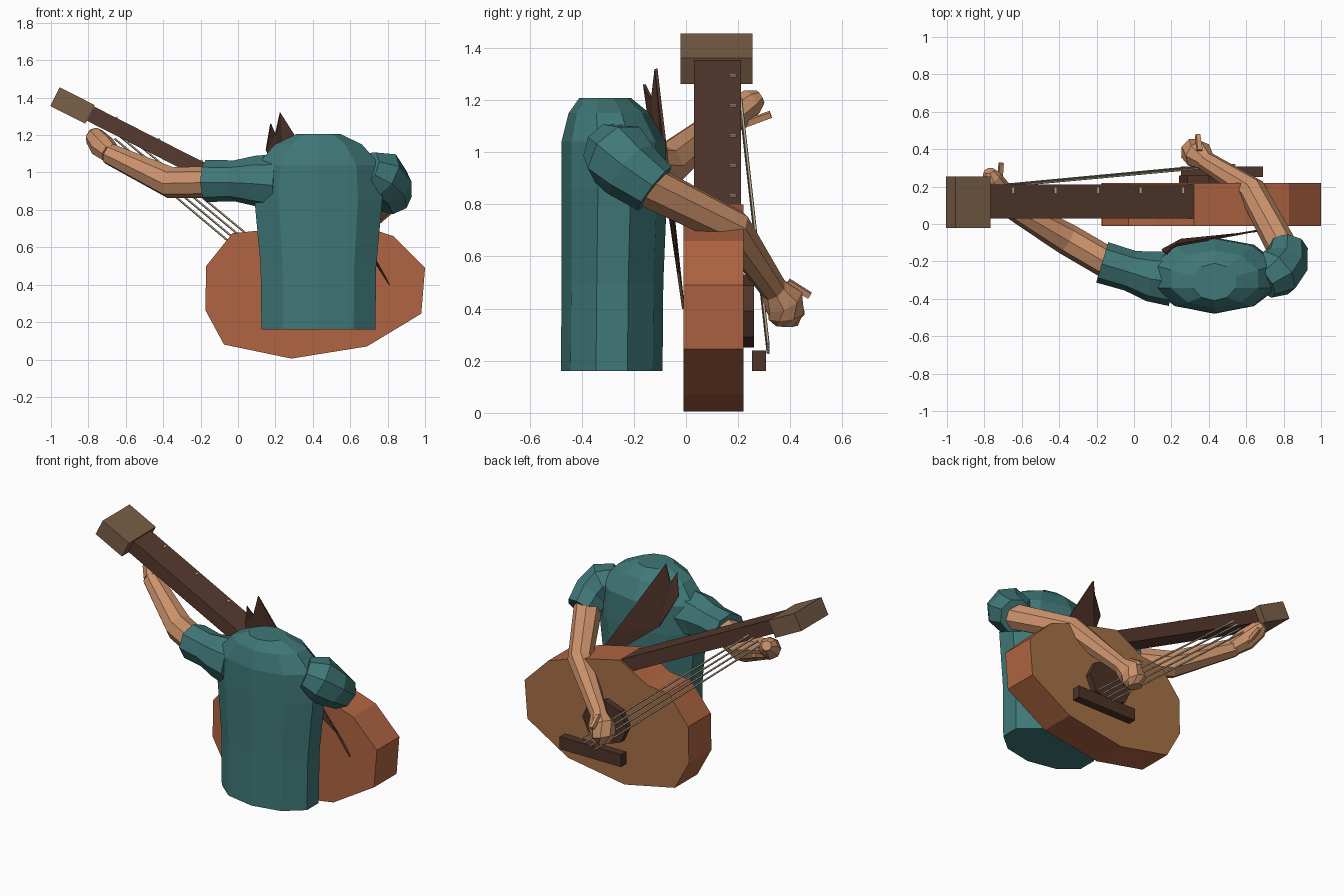
import bpy, bmesh, math
from mathutils import Vector

if "Cube" in bpy.data.objects:
    bpy.data.objects.remove(bpy.data.objects["Cube"])


def mat(name, r, g, b):
    m = bpy.data.materials.new(name)
    lin = [((c / 255 + 0.055) / 1.055) ** 2.4 for c in (r, g, b)]
    m.diffuse_color = (*lin, 1)
    m.use_nodes = True
    m.node_tree.nodes["Principled BSDF"].inputs["Base Color"].default_value = m.diffuse_color
    return m


TEAL = mat("teal_cloth", 64, 120, 120)
SKIN = mat("skin", 205, 147, 108)
SIDE = mat("red_wood", 176, 101, 66)
FACE = mat("light_wood", 168, 114, 70)
NECK = mat("dark_wood", 86, 58, 46)
HEAD = mat("headstock_wood", 122, 95, 72)
WIRE = mat("string_cream", 200, 186, 160)
DARK = mat("dark_brown", 78, 51, 40)


def finish(name, bm, *mats):
    bmesh.ops.recalc_face_normals(bm, faces=bm.faces)
    me = bpy.data.meshes.new(name)
    bm.to_mesh(me)
    bm.free()
    for m in mats:
        me.materials.append(m)
    ob = bpy.data.objects.new(name, me)
    bpy.context.collection.objects.link(ob)
    return ob


def box(name, m, centre, size, tilt=0.0):
    bm = bmesh.new()
    bmesh.ops.create_cube(bm, size=1)
    for v in bm.verts:
        v.co = Vector(a * b for a, b in zip(v.co, size))
    ob = finish(name, bm, m)
    ob.location = centre
    ob.rotation_euler.y = tilt
    return ob


def loft(name, m, rings):
    """Skin a list of equally sized point rings and cap both ends."""
    bm = bmesh.new()
    vs = [[bm.verts.new(p) for p in r] for r in rings]
    n = len(vs[0])
    for a, b in zip(vs, vs[1:]):
        for i in range(n):
            j = (i + 1) % n
            bm.faces.new((a[i], a[j], b[j], b[i]))
    bm.faces.new(vs[0])
    bm.faces.new(vs[-1])
    return finish(name, bm, m)


def tube(name, m, path, sides=8):
    """Limb through (x, y, z, radius) points."""
    pts = [Vector(p[:3]) for p in path]
    rings = []
    for i, p in enumerate(pts):
        d = (pts[min(i + 1, len(pts) - 1)] - pts[max(i - 1, 0)]).normalized()
        u = d.cross(Vector((0.3, 0.25, 1))).normalized()
        w = d.cross(u)
        rings.append([p + path[i][3] * (u * math.cos(t) + w * math.sin(t))
                      for t in (2 * math.pi * (k + 0.5) / sides for k in range(sides))])
    return loft(name, m, rings)


def plate(name, outline, y0, y1, *mats):
    """Extrude an x-z outline from y0 to y1; the +y face takes the last colour."""
    bm = bmesh.new()
    f = bm.faces.new([bm.verts.new((x, y0, z)) for x, z in outline])
    ext = bmesh.ops.extrude_face_region(bm, geom=[f])["geom"]
    for g in ext:
        if isinstance(g, bmesh.types.BMVert):
            g.co.y = y1
        elif isinstance(g, bmesh.types.BMFace):
            g.material_index = len(mats) - 1
    return finish(name, bm, *mats)


# Torso: stacked ten-sided ellipses (z, rx, ry)
torso = []
for z, rx, ry, cy in ((0.16, 0.32, 0.195, -0.285), (0.5, 0.325, 0.195, -0.282),
                      (0.86, 0.36, 0.203, -0.275), (1.04, 0.345, 0.2, -0.278),
                      (1.15, 0.245, 0.155, -0.295), (1.207, 0.12, 0.1, -0.31)):
    torso.append([(0.43 + rx * math.cos(t), cy + ry * math.sin(t), z)
                  for t in (2 * math.pi * (k + 0.5) / 10 for k in range(10))])
loft("torso", TEAL, torso)

# Arm holding the neck
tube("neck_arm_sleeve", TEAL, [(0.2, -0.29, 0.95, 0.15), (0.09, -0.28, 0.955, 0.135),
                               (-0.02, -0.25, 0.955, 0.11), (-0.17, -0.205, 0.955, 0.113)])
tube("neck_arm", SKIN, [(-0.12, -0.22, 0.95, 0.085), (-0.36, -0.08, 0.945, 0.085),
                        (-0.69, 0.11, 1.1, 0.058)])
tube("neck_hand", SKIN, [(-0.68, 0.105, 1.1, 0.055), (-0.725, 0.18, 1.14, 0.068),
                         (-0.765, 0.25, 1.19, 0.055), (-0.775, 0.285, 1.21, 0.03)])
tube("neck_thumb", SKIN, [(-0.72, 0.2, 1.1, 0.018), (-0.71, 0.325, 1.145, 0.016)], 4)

# Arm playing the strings
tube("strum_arm_sleeve", TEAL, [(0.69, -0.31, 1.02, 0.1), (0.76, -0.26, 0.985, 0.14),
                                (0.81, -0.21, 0.93, 0.125), (0.825, -0.12, 0.86, 0.105)])
tube("strum_arm", SKIN, [(0.81, -0.16, 0.88, 0.085), (0.63, 0.18, 0.71, 0.075),
                         (0.38, 0.34, 0.47, 0.052)])
tube("strum_hand", SKIN, [(0.39, 0.335, 0.48, 0.05), (0.345, 0.37, 0.435, 0.08),
                          (0.32, 0.385, 0.375, 0.075), (0.315, 0.385, 0.335, 0.045)])
tube("strum_thumb", SKIN, [(0.35, 0.39, 0.5, 0.02), (0.34, 0.475, 0.45, 0.016)], 4)

# Instrument body, with a lighter front
plate("instrument_body",
      [(-0.17, 0.5), (-0.175, 0.265), (-0.075, 0.08), (0.285, 0.005), (0.69, 0.07),
       (0.98, 0.245), (1.0, 0.49), (0.83, 0.66), (0.6, 0.735), (0.32, 0.8),
       (0.12, 0.69), (-0.03, 0.675)], -0.01, 0.22, SIDE, FACE)
plate("sound_hole", [(0.4 + 0.16 * math.cos(k * math.pi / 4), 0.39 + 0.14 * math.sin(k * math.pi / 4))
                     for k in range(8)], 0.215, 0.26, DARK)
box("bridge", DARK, (0.47, 0.28, 0.2), (0.44, 0.055, 0.08))

# Neck, headstock and fret markers
TILT = math.radians(26.9)
box("neck", NECK, (-0.244, 0.12, 1.038), (1.22, 0.18, 0.085), TILT)
box("headstock", HEAD, (-0.885, 0.117, 1.358), (0.21, 0.275, 0.112), TILT)
for i in range(5):
    x = -0.65 + i * 0.2275
    box(f"fret_{i + 1}", WIRE, (x, 0.18, 1.076 - (x + 0.225) * 0.506), (0.012, 0.028, 0.012), TILT)

# Strings
for i in range(4):
    t = i / 3
    tube(f"string_{i + 1}", WIRE, [(-0.6 - 0.09 * t, 0.21, 1.205 - 0.035 * t, 0.006),
                                   (0.54 - 0.11 * t, 0.315, 0.265 - 0.035 * t, 0.006)], 5)

# Pointed strap flap across the chest
bm = bmesh.new()
flap = bm.faces.new([bm.verts.new(p) for p in (
    (0.225, -0.115, 1.32), (0.55, -0.055, 0.81), (0.81, -0.01, 0.4), (0.73, -0.03, 0.54),
    (0.25, -0.085, 0.92), (0.15, -0.14, 1.12), (0.175, -0.16, 1.26), (0.2, -0.13, 1.2))])
bmesh.ops.triangulate(bm, faces=[flap])
strap = finish("strap_flap", bm, DARK)
sol = strap.modifiers.new("thickness", "SOLIDIFY")
sol.thickness = 0.012
sol.offset = 0
